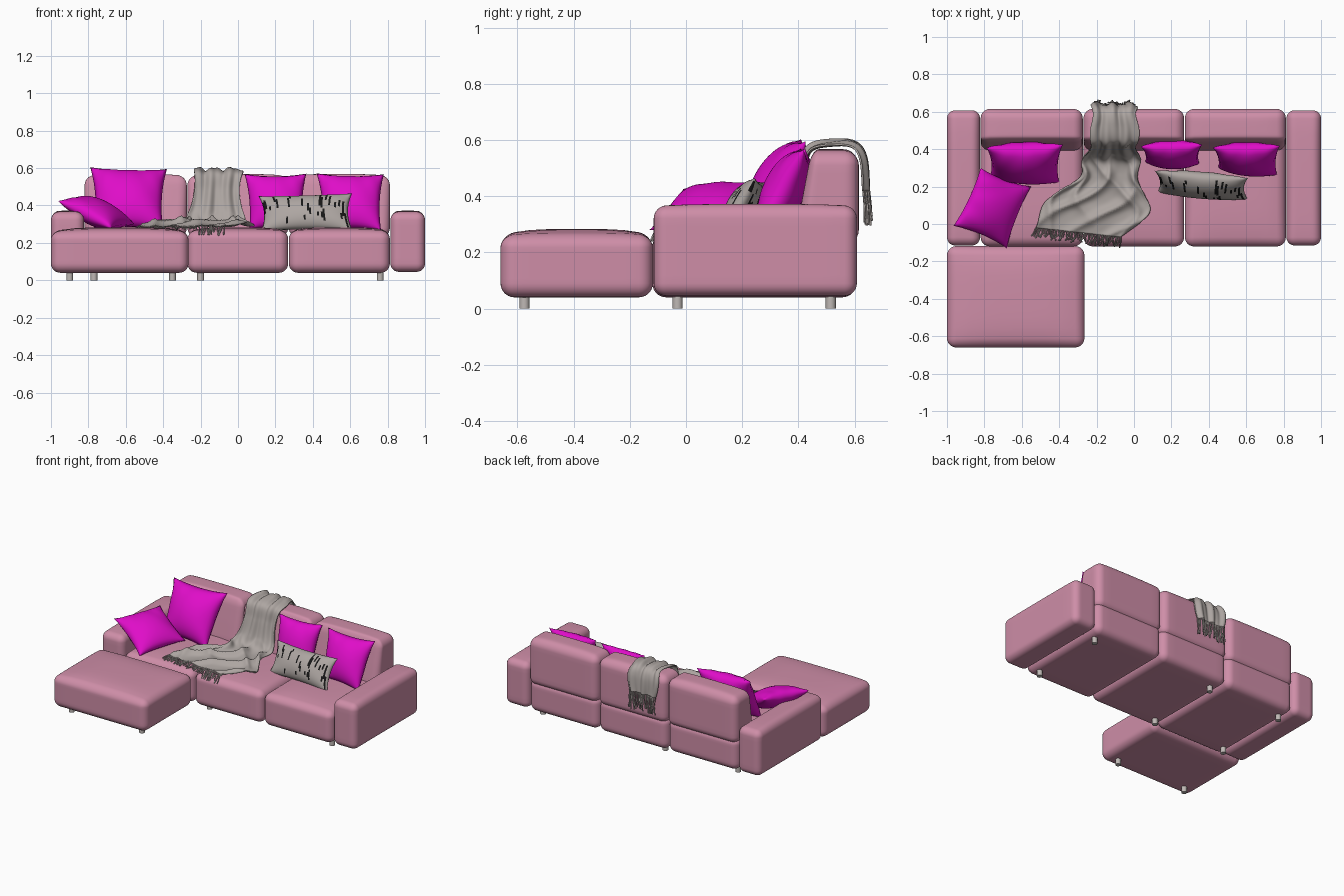
import bpy, bmesh, math, random
from mathutils import Vector

if "Cube" in bpy.data.objects:
    bpy.data.objects.remove(bpy.data.objects["Cube"])

random.seed(4)


def material(name, rgb):
    m = bpy.data.materials.new(name)
    m.diffuse_color = (*rgb, 1)
    m.use_nodes = True
    m.node_tree.nodes["Principled BSDF"].inputs["Base Color"].default_value = m.diffuse_color
    return m


PINK = material("pink fabric", (0.62, 0.27, 0.39))
MAGENTA = material("magenta fabric", (0.74, 0.004, 0.58))
GREY = material("warm grey wool", (0.42, 0.38, 0.36))
BLACK = material("black streaks", (0.008, 0.008, 0.008))
METAL = material("pale leg", (0.52, 0.48, 0.46))


def finish(name, bm, *mats):
    bmesh.ops.recalc_face_normals(bm, faces=bm.faces[:])
    me = bpy.data.meshes.new(name)
    for f in bm.faces:
        f.smooth = True
    bm.to_mesh(me)
    bm.free()
    ob = bpy.data.objects.new(name, me)
    bpy.context.collection.objects.link(ob)
    for m in mats:
        me.materials.append(m)
    return ob


# Upholstered block: rounded box with a puffed top and optional leaning front
def block(name, x, y, z, r=0.045, puff=0.015, lean=0.0):
    lo, hi = Vector((x[0], y[0], z[0])), Vector((x[1], y[1], z[1]))
    mid, half = (lo + hi) / 2, (hi - lo) / 2
    bm = bmesh.new()
    bmesh.ops.create_cube(bm, size=2)
    bmesh.ops.subdivide_edges(bm, edges=bm.edges[:], cuts=15, use_grid_fill=True)
    for v in bm.verts:
        t = v.co.copy()
        q, inner = Vector(), Vector()
        for i in range(3):
            a, core = abs(t[i]), half[i] - r
            d = core * a / 0.5 if a <= 0.5 else core + r * (a - 0.5) / 0.5
            q[i] = math.copysign(d, t[i])
            inner[i] = max(-core, min(core, q[i]))
        p = inner + (q - inner).normalized() * r
        n = [p[i] / half[i] for i in range(3)]
        if n[2] > 0:
            p.z -= puff * (1 - max(0, 1 - n[0] ** 4) * max(0, 1 - n[1] ** 4)) * n[2]
        if p.y < 0:
            p.y += lean * (n[2] + 1) / 2 * -n[1]
        v.co = mid + p
    return finish(name, bm, PINK)


# Sofa body
block("ottoman", (-1, -0.265), (-0.66, -0.118), (0.04, 0.283), 0.05, 0.025)
block("left_arm", (-1, -0.823), (-0.115, 0.608), (0.045, 0.372), 0.045, 0.008)
block("right_arm", (0.815, 1), (-0.115, 0.608), (0.045, 0.372), 0.045, 0.008)
for i, (a, b) in enumerate([(-0.82, -0.274), (-0.27, 0.268), (0.272, 0.812)]):
    block(f"seat_{i}", (a, b), (-0.12, 0.606), (0.04, 0.283), 0.05, 0.02)
    block(f"backrest_{i}", (a, b), (0.385, 0.615), (0.23, 0.568), 0.05, 0.012, 0.06)

# Legs
spots = [(x, y) for x in (-0.77, -0.2, 0.76) for y in (-0.03, 0.515)]
spots += [(-0.9, -0.575), (-0.35, -0.575)]
for i, (x, y) in enumerate(spots):
    bpy.ops.mesh.primitive_cylinder_add(vertices=20, radius=0.018, depth=0.06, location=(x, y, 0.03))
    leg = bpy.context.object
    leg.name = f"leg_{i}"
    leg.data.materials.append(METAL)
    bpy.ops.object.shade_smooth_by_angle()


# Pillow spanned between four corners (bottom left, bottom right, top right, top left)
def pillow(name, corners, thick, n=28, mats=(MAGENTA,), streaks=False):
    bl, br, tr, tl = [Vector(c) for c in corners]
    normal = (br - bl + tr - tl).cross(tl - bl + tr - br).normalized()
    bm = bmesh.new()
    marks = [[(random.uniform(-0.7, 0.75), random.uniform(0.05, 0.38))
              for _ in range(random.choice((0, 0, 1, 1, 2)))] for _ in range(2 * n)]
    for side in (-1, 1):
        rows = []
        for j in range(n + 1):
            row = []
            for i in range(n + 1):
                u, v = 2 * i / n - 1, 2 * j / n - 1
                pu = (u * (1 - 0.09 * (1 - v * v)) + 1) / 2
                pv = (v * (1 - 0.09 * (1 - u * u)) + 1) / 2
                p = (bl.lerp(br, pu)).lerp(tl.lerp(tr, pu), pv)
                body = ((1 - u * u) * (1 - v * v)) ** 0.55
                crease = 0.05 * math.sin(5 * u + 7 * v * u + side) * (u * u + v * v)
                row.append(bm.verts.new(p + normal * side * thick * body * (1 + crease)))
            rows.append(row)
        for j in range(n):
            for i in range(n):
                f = bm.faces.new((rows[j][i], rows[j][i + 1], rows[j + 1][i + 1], rows[j + 1][i]))
                v = 2 * (j + 0.5) / n - 1
                k = i if side > 0 else i + n
                if streaks and any(abs(v - c) < h for c, h in marks[k]):
                    f.material_index = 1
    bmesh.ops.remove_doubles(bm, verts=bm.verts[:], dist=0.0002)
    return finish(name, bm, *mats)


pillow("large_pillow", [(-0.77, 0.25, 0.28), (-0.4, 0.22, 0.27), (-0.38, 0.425, 0.595), (-0.79, 0.41, 0.605)], 0.09)
pillow("lying_pillow", [(-0.68, -0.13, 0.28), (-0.55, 0.2, 0.3), (-0.82, 0.3, 0.44), (-0.965, -0.01, 0.425)], 0.07)
pillow("middle_pillow", [(0.06, 0.33, 0.27), (0.35, 0.32, 0.27), (0.365, 0.425, 0.57), (0.035, 0.415, 0.568)], 0.07)
pillow("right_pillow", [(0.45, 0.3, 0.27), (0.765, 0.26, 0.265), (0.78, 0.42, 0.567), (0.42, 0.41, 0.572)], 0.075)
pillow("lumbar_pillow", [(0.125, 0.17, 0.265), (0.61, 0.13, 0.27), (0.61, 0.245, 0.465), (0.11, 0.285, 0.45)],
       0.06, 44, (GREY, BLACK), True)

# Throw: sections (left x, left y, right x, right y, z) from the rear hem to the seat hem
SECTIONS = [(-0.21, 0.64, 0.0, 0.64, 0.42), (-0.22, 0.632, 0.01, 0.632, 0.53),
            (-0.23, 0.60, 0.02, 0.60, 0.583), (-0.225, 0.53, 0.02, 0.53, 0.592),
            (-0.225, 0.44, 0.015, 0.44, 0.57), (-0.245, 0.41, 0.02, 0.41, 0.48),
            (-0.255, 0.375, 0.02, 0.375, 0.37), (-0.275, 0.33, 0.03, 0.33, 0.31),
            (-0.30, 0.25, 0.03, 0.24, 0.297), (-0.40, 0.17, 0.05, 0.15, 0.297),
            (-0.49, 0.09, 0.075, 0.05, 0.293), (-0.535, -0.02, -0.06, -0.07, 0.285)]


def section(s):
    f = s * (len(SECTIONS) - 1)
    k = min(int(f), len(SECTIONS) - 2)
    t = f - k
    a, b, c, d = [SECTIONS[max(0, min(len(SECTIONS) - 1, k + o))] for o in (-1, 0, 1, 2)]
    return [0.5 * (2 * q + (r - p) * t + (2 * p - 5 * q + 4 * r - w) * t * t
                   + (3 * q - p - 3 * r + w) * t ** 3) for p, q, r, w in zip(a, b, c, d)]


def throw_point(u, s):
    xl, yl, xr, yr, z = section(s)
    a, b = section(max(0, s - 0.01)), section(min(1, s + 0.01))
    ty, tz = (b[1] + b[3] - a[1] - a[3]) / 2, b[4] - a[4]
    n = Vector((0, tz, -ty)).normalized()
    w = max(0, min(1, (s - 0.55) / 0.15))
    hang = 0.008 * math.sin(17 * u + 4 * s) + 0.004 * math.sin(31 * u - 6 * s)
    r1 = 1 - abs(math.sin(7 * u + 9 * s + 0.8 * math.sin(14 * s)))
    r2 = 1 - abs(math.sin(9 * u - 15 * s + math.sin(6 * u)))
    crumple = 0.032 * r1 ** 1.6 + 0.024 * r2 ** 1.6 - 0.004
    if s > 0.9:
        crumple *= 1 - 6 * (s - 0.9)
    p = Vector((xl + (xr - xl) * u, yl + (yr - yl) * u, z))
    p.x += 0.012 * math.sin(24 * s) * (u - 0.5) * 2
    return p + n * (hang * (1 - w) + crumple * w)


bm = bmesh.new()
NU, NS = 48, 110
grid = [[bm.verts.new(throw_point(i / NU, j / NS)) for i in range(NU + 1)] for j in range(NS + 1)]
for j in range(NS):
    for i in range(NU):
        bm.faces.new((grid[j][i], grid[j][i + 1], grid[j + 1][i + 1], grid[j + 1][i]))
throw = finish("throw_blanket", bm, GREY)
sol = throw.modifiers.new("thickness", "SOLIDIFY")
sol.thickness, sol.offset = 0.007, 0

# Fringe strands along both hems
cu = bpy.data.curves.new("throw_fringe", "CURVE")
cu.dimensions = "3D"
cu.bevel_depth, cu.bevel_resolution, cu.use_fill_caps = 0.0035, 1, True


def strand(points):
    sp = cu.splines.new("POLY")
    sp.points.add(len(points) - 1)
    for q, p in zip(sp.points, points):
        q.co = (*p, 1)


def jit(a):
    return random.uniform(-a, a)


for i in range(36):
    u = i / 35
    p = throw_point(u, 0)
    length = random.uniform(0.085, 0.125)
    strand([p, p + Vector((jit(0.008), 0.005, -length / 2)), p + Vector((jit(0.015), 0.008 + jit(0.004), -length))])
for i in range(54):
    u = i / 53
    p = throw_point(u, 1)
    dx, dy = jit(0.025) - 0.01, -random.uniform(0.035, 0.06)
    drop = 0.05 if u > 0.7 else 0.012
    strand([p, p + Vector((dx * 0.3 + jit(0.01), dy * 0.6, -0.003)), p + Vector((dx, dy, -drop))])
fringe = bpy.data.objects.new("throw_fringe", cu)
bpy.context.collection.objects.link(fringe)
cu.materials.append(GREY)
